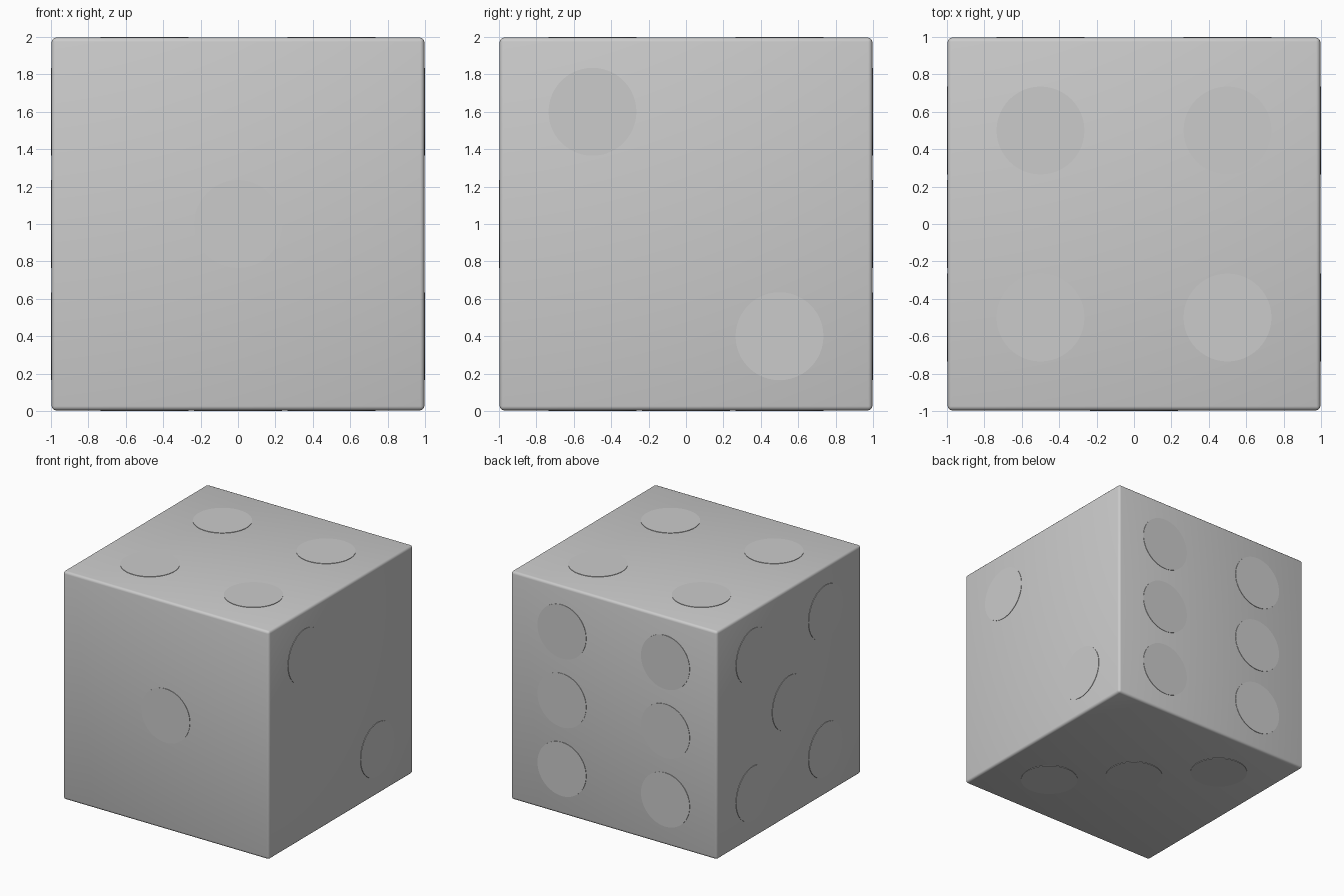
import bpy
import math
from mathutils import Vector

if "Cube" in bpy.data.objects:
    bpy.data.objects.remove(bpy.data.objects["Cube"])

HALF = 0.996      # half size of the cube body
RAISE = 0.004     # how far the pips stand proud
RADIUS = 0.235
CENTRE = Vector((0, 0, 1))

# Cube body with narrow rounded edges
bpy.ops.mesh.primitive_cube_add(size=2 * HALF, location=CENTRE)
body = bpy.context.object
body.name = "cube_body"
bevel = body.modifiers.new("rounded_edges", 'BEVEL')
bevel.width = 0.022
bevel.segments = 3
bpy.ops.object.shade_smooth()


# Thin raised disc lying on a face
def pip(name, normal, position):
    depth = 0.03
    normal = Vector(normal)
    location = CENTRE + Vector(position) + normal * (HALF + RAISE - depth / 2)
    bpy.ops.mesh.primitive_cylinder_add(
        vertices=48, radius=RADIUS, depth=depth, location=location,
        rotation=normal.to_track_quat('Z', 'Y').to_euler())
    bpy.context.object.name = name
    bpy.ops.object.shade_smooth_by_angle(angle=math.radians(30))


# Pip layout per face: normal and offsets from the face centre
S, T = 0.5, 0.6
faces = {
    "front": ((0, -1, 0), [(0, 0, 0)]),
    "right": ((1, 0, 0), [(0, -S, T), (0, S, -T)]),
    "bottom": ((0, 0, -1), [(S, -S, 0), (0, 0, 0), (-S, S, 0)]),
    "top": ((0, 0, 1), [(x, y, 0) for x in (-S, S) for y in (-S, S)]),
    "left": ((-1, 0, 0), [(0, y, z) for y in (-S, S) for z in (-T, T)] + [(0, 0, 0)]),
    "back": ((0, 1, 0), [(x, 0, z) for x in (-S, S) for z in (-T, 0, T)]),
}
for face, (normal, spots) in faces.items():
    for i, spot in enumerate(spots):
        pip(f"{face}_pip_{i + 1}", normal, spot)
